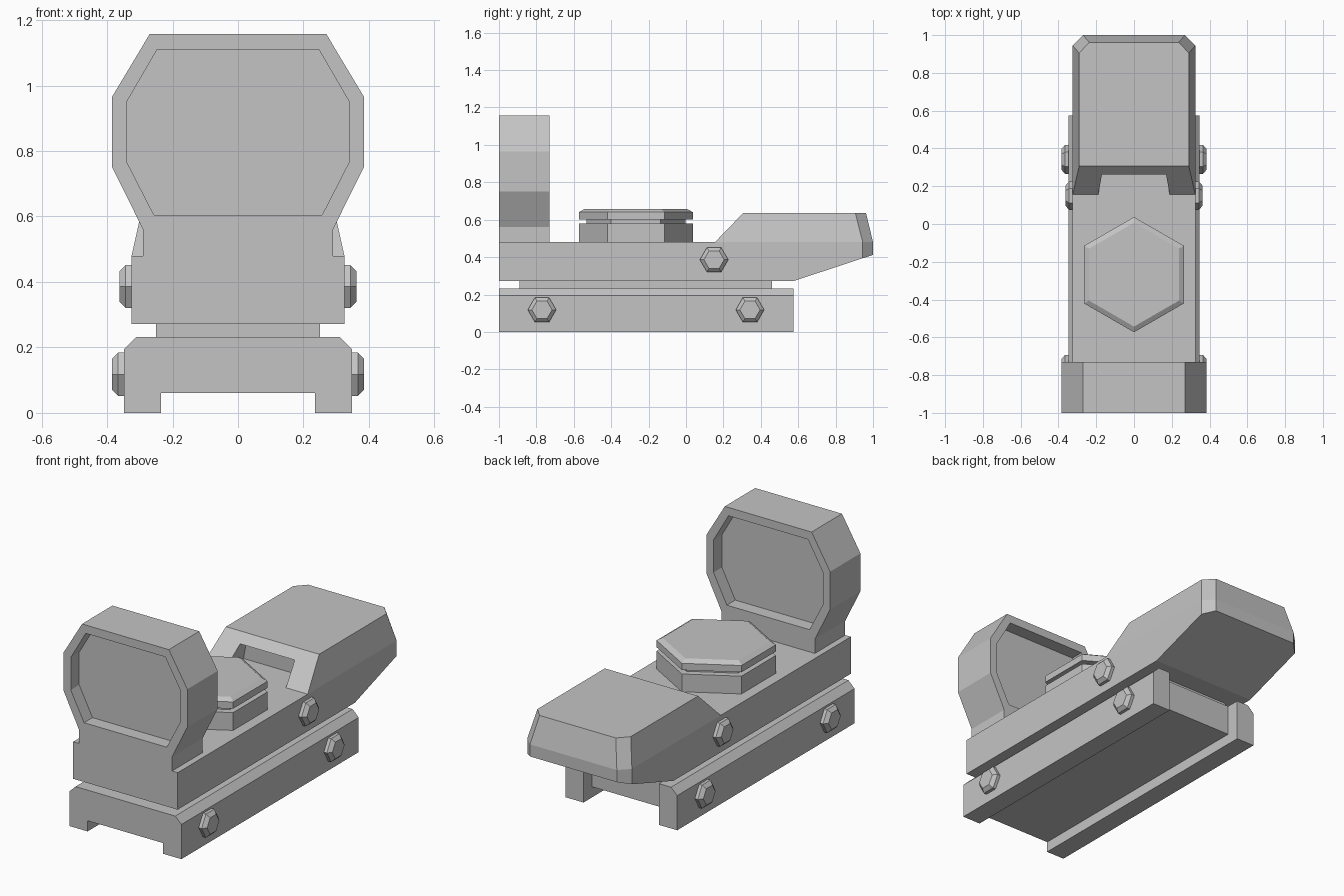
import bpy, bmesh, math
from mathutils import Vector

old = bpy.data.objects.get("Cube")
if old:
    bpy.data.objects.remove(old, do_unlink=True)

GREY = (0.55, 0.55, 0.55, 1)
metal = bpy.data.materials.new("matte_grey")
metal.use_nodes = True
metal.diffuse_color = GREY
for node in metal.node_tree.nodes:
    if node.type == 'BSDF_PRINCIPLED':
        node.inputs["Base Color"].default_value = GREY
        node.inputs["Roughness"].default_value = 0.7


def loft(name, rings, cut=None):
    """Skin equal-length rings of 3D points, capped at both ends."""
    bm = bmesh.new()
    loops = [[bm.verts.new(p) for p in ring] for ring in rings]
    n = len(rings[0])
    for a, b in zip(loops, loops[1:]):
        for i in range(n):
            j = (i + 1) % n
            bm.faces.new((a[i], a[j], b[j], b[i]))
    bm.faces.new(loops[0][::-1])
    bm.faces.new(loops[-1])
    if cut:
        point, normal = cut
        geom = bm.verts[:] + bm.edges[:] + bm.faces[:]
        res = bmesh.ops.bisect_plane(bm, geom=geom, plane_co=point,
                                     plane_no=normal, clear_outer=True)
        edges = [e for e in res["geom_cut"] if isinstance(e, bmesh.types.BMEdge)]
        bmesh.ops.contextual_create(bm, geom=edges)
    bmesh.ops.recalc_face_normals(bm, faces=bm.faces[:])
    mesh = bpy.data.meshes.new(name)
    bm.to_mesh(mesh)
    bm.free()
    mesh.materials.append(metal)
    obj = bpy.data.objects.new(name, mesh)
    bpy.context.collection.objects.link(obj)
    return obj


def mirror(half):
    """Close a right-hand half outline across the centre line."""
    return half + [(-x, v) for x, v in reversed(half)]


def along_y(profile, y0, y1):
    return [[(x, y, z) for x, z in profile] for y in (y0, y1)]


def level(outline, z):
    return [(x, y, z) for x, y in outline]


def carve(obj, cutter):
    cutter.hide_render = True
    mod = obj.modifiers.new("carve", 'BOOLEAN')
    mod.operation = 'DIFFERENCE'
    mod.solver = 'EXACT'
    mod.object = cutter
    bpy.context.view_layer.objects.active = obj
    bpy.ops.object.modifier_apply(modifier=mod.name)
    bpy.data.objects.remove(cutter, do_unlink=True)


def hexagon(r):
    return [(r * math.sin(i * math.pi / 3), r * math.cos(i * math.pi / 3))
            for i in range(6)]


# Mounting rail with a channel underneath and a notch at the rear
rail = loft("mounting_rail", along_y(mirror(
    [(0.235, 0.06), (0.235, 0), (0.348, 0), (0.348, 0.195), (0.31, 0.232)]),
    -1, 0.575))
carve(rail, loft("rear_notch_cutter", along_y(mirror(
    [(0.235, -0.1), (0.235, 0.3)]), 0.5, 0.7)))

# Spacer between rail and body
loft("spacer", along_y(mirror([(0.25, 0.225), (0.25, 0.275)]), -0.89, 0.46))

# Body with an undercut tail
plan = mirror([(0.325, -1), (0.325, 0.945), (0.27, 1)])
loft("body", [level(plan, 0.272), level(plan, 0.48)],
     cut=(Vector((0, 0.575, 0.272)), Vector((0, 0.14, -0.425))))

# Emitter hood, tapered, with an opening in its sloping front
hood_base = mirror([(0.325, 0.155), (0.325, 0.945), (0.27, 1)])
hood_top = mirror([(0.29, 0.307), (0.29, 0.905), (0.237, 0.962)])
hood = loft("emitter_hood", [level(hood_base, 0.48), level(hood_top, 0.637)])
carve(hood, loft("opening_cutter", along_y(mirror(
    [(0.193, 0.46), (0.17, 0.59)]), 0.05, 0.32)))

# Lens frame, recessed on both sides to leave the lens pane
frame = loft("lens_frame", along_y(mirror(
    [(0.29, 0.48), (0.29, 0.56), (0.385, 0.752), (0.385, 0.965), (0.27, 1.157)]),
    -1, -0.73))
opening = mirror([(0.257, 0.605), (0.34, 0.767), (0.34, 0.95), (0.247, 1.11)])
for y0, y1 in ((-1.1, -0.925), (-0.805, -0.6)):
    carve(frame, loft("lens_cutter", along_y(opening, y0, y1)))

# Six-sided adjustment dial with a groove and a bevelled cap
steps = [(0.305, 0.48), (0.305, 0.58), (0.265, 0.58), (0.265, 0.602),
         (0.305, 0.602), (0.305, 0.64), (0.275, 0.657)]
loft("adjustment_dial", [[(x, y - 0.268, z) for x, y in hexagon(r)]
                         for r, z in steps])

# Bevelled hex bolts on both sides
bolts = (("rail_front", 0.348, -0.77, 0.118),
         ("rail_rear", 0.348, 0.342, 0.118),
         ("body", 0.325, 0.15, 0.386))
for label, x, y, z in bolts:
    for side, s in (("left", 1), ("right", -1)):
        loft(f"{label}_bolt_{side}",
             [[(s * (x + d), y + b, z + a) for a, b in hexagon(r)]
              for r, d in ((0.076, -0.01), (0.076, 0.018), (0.054, 0.037))])
